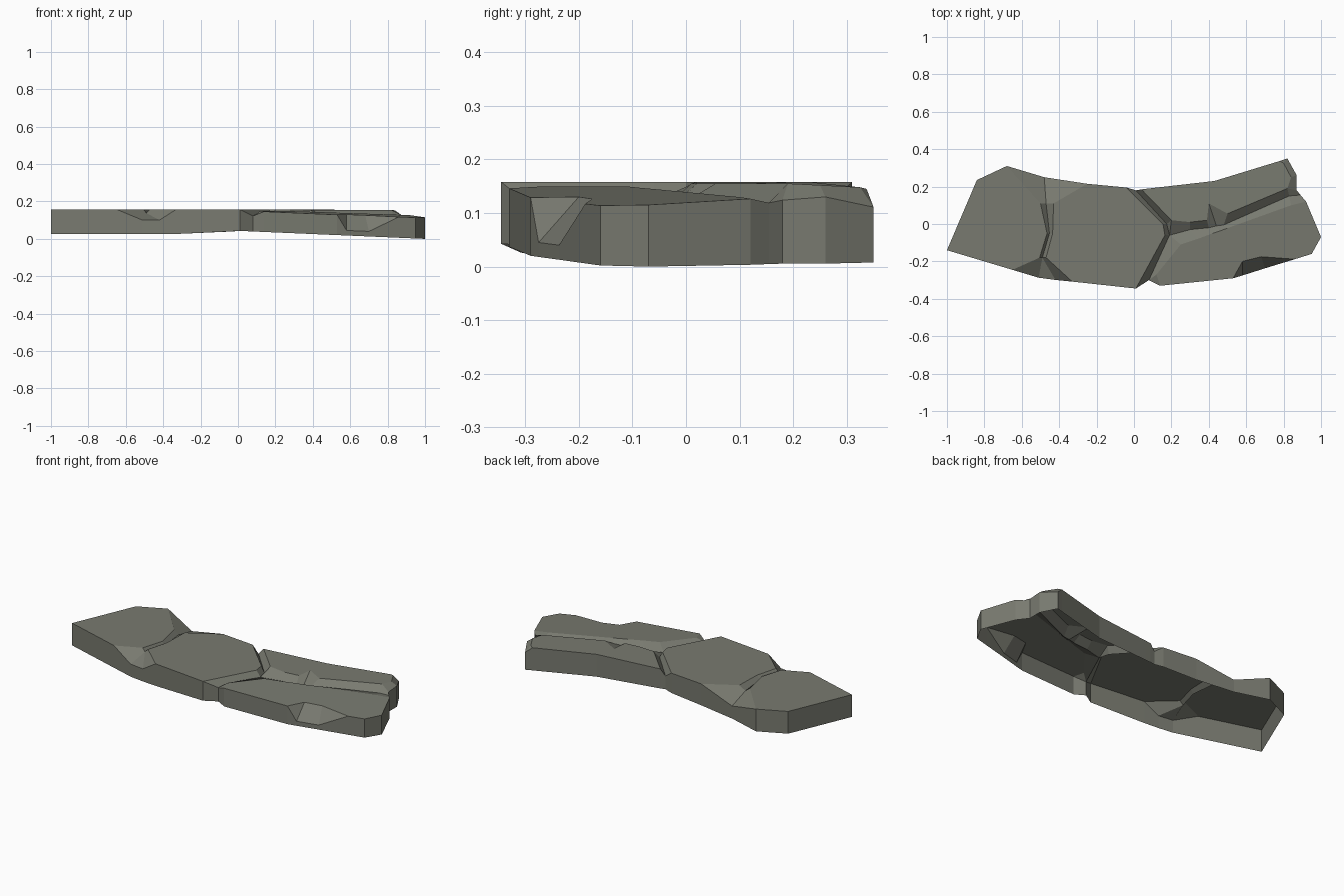
import bpy
import bmesh

if "Cube" in bpy.data.objects:
    bpy.data.objects.remove(bpy.data.objects["Cube"], do_unlink=True)

stone = bpy.data.materials.new("grey_green_stone")
stone.use_nodes = True
stone_colour = (0.19, 0.195, 0.162, 1)
stone.diffuse_color = stone_colour
stone.node_tree.nodes["Principled BSDF"].inputs["Base Color"].default_value = stone_colour
stone.node_tree.nodes["Principled BSDF"].inputs["Roughness"].default_value = 0.9


def rim(x):
    """Height of the open lower rim."""
    return 0.043 * (1 - x) if x > 0 else max(0.025, 0.041 + 0.045 * x)


def level(points, height):
    """Lift plan points to a constant height or to a sloping top."""
    return [(x, y, height(x, y) if callable(height) else height) for x, y in points]


def loft(upper, lower):
    """Faces between two paths of equal length; repeated points give triangles."""
    faces = []
    for i in range(len(upper) - 1):
        ring = [upper[i], upper[i + 1], lower[i + 1], lower[i]]
        ring = list(dict.fromkeys(ring))
        if len(ring) > 2:
            faces.append(ring)
    return faces


def build_slab(name, faces, seam):
    """Join the top faces and drop walls from all edges that are not on the seam."""
    bm = bmesh.new()
    verts = {}
    for face in faces:
        for p in face:
            if p not in verts:
                verts[p] = bm.verts.new(p)
        bm.faces.new([verts[p] for p in face])
    on_seam = {verts[p] for p in seam if p in verts}
    outer = [e for e in bm.edges if e.is_boundary
             and not all(v in on_seam for v in e.verts)]
    result = bmesh.ops.extrude_edge_only(bm, edges=outer)
    for v in result["geom"]:
        if isinstance(v, bmesh.types.BMVert):
            v.co.z = rim(v.co.x)
    bmesh.ops.recalc_face_normals(bm, faces=bm.faces)
    if sum(f.normal.z * f.calc_area() for f in bm.faces) < 0:
        bmesh.ops.reverse_faces(bm, faces=bm.faces)
    mesh = bpy.data.meshes.new(name)
    bm.to_mesh(mesh)
    bm.free()
    mesh.materials.append(stone)
    obj = bpy.data.objects.new(name, mesh)
    bpy.context.collection.objects.link(obj)


TOP = 0.158

# Floors of the two large cracks, shared by neighbouring slabs
cross_floor = level([(0.01, 0.18), (0.175, 0), (0.19, -0.06), (0.08, -0.3)], 0.122)
fork = cross_floor[2]
long_floor = [fork] + level([(0.3, -0.03), (0.4, -0.02), (0.44, -0.01),
                             (0.48, -0.005), (0.83, 0.15), (0.89, 0.155)], 0.119)
seam = cross_floor + long_floor

# Right-hand slab, with a narrow crack that widens into chips at both edges
crack_west = level([(-0.68, 0.31), (-0.5, 0.11), (-0.465, -0.05),
                    (-0.505, -0.18), (-0.65, -0.245)], TOP)
crack_east = level([(-0.25, 0.215), (-0.43, 0.11), (-0.435, -0.05),
                    (-0.47, -0.18), (-0.33, -0.308)], TOP)
crack_floor = [(-0.48, 0.25, 0.1), (-0.47, 0.11, 0.135), (-0.452, -0.05, 0.135),
               (-0.49, -0.18, 0.138), (-0.51, -0.287, 0.1)]
chip_side = (-0.42, -0.299, 0.1)
cross_edge = level([(-0.04, 0.195), (0.155, 0), (0.165, -0.06), (0.01, -0.345)], TOP)
end_top = level([(-1, -0.14), (-0.84, 0.235)], TOP) + crack_west
middle_top = crack_east[::-1] + cross_edge
build_slab("wide_slab",
           [end_top, middle_top, [crack_floor[3], crack_floor[4], chip_side]]
           + loft(crack_west, crack_floor)
           + loft(crack_east, crack_floor[:-1] + [chip_side])
           + loft(cross_edge, cross_floor), seam)

# Back slab, with a notched inner edge and a worn outer end
back_west = level([(0.04, 0.185), (0.2, 0.02)], TOP)
back_edge = [back_west[1]] + level([(0.3, 0.01), (0.39, 0.02), (0.4, 0.11),
                                    (0.5, 0.055), (0.82, 0.19)], TOP - 0.003)
worn_top = [back_edge[-1], (0.84, 0.25, 0.152), (0.8, 0.325, 0.148)]
worn_low = [(0.87, 0.18, 0.124), (0.87, 0.26, 0.13), (0.82, 0.35, 0.111)]
back_outer = level([(0.43, 0.23), (0.08, 0.19)], TOP)
tail = (0.78, 0.337, 0.145)
build_slab("back_slab",
           [back_west[:1] + back_edge + worn_top[1:] + [tail] + back_outer,
            [worn_top[2], worn_low[2], tail],
            [back_west[1], cross_floor[1], fork],
            [worn_top[0], worn_low[0], long_floor[6], long_floor[5]]]
           + loft(back_west, cross_floor[:2])
           + loft(back_edge, long_floor[:6])
           + loft(worn_top, worn_low), seam)


# Front slab, tilted down to its outer end, with a chipped front edge
def tilt(x, y):
    return 0.162 - 0.048 * x + 0.04 * (y + 0.1)


front_west = level([(0.14, -0.33), (0.12, -0.27), (0.25, -0.11)], tilt)
front_edge = [front_west[2]] + level([(0.34, -0.08), (0.42, -0.05), (0.46, -0.037),
                                      (0.5, -0.022), (0.84, 0.1), (0.92, 0.12)], tilt)
chip_top = level([(0.53, -0.29), (0.58, -0.2), (0.68, -0.175), (0.86, -0.188)], tilt)
chip_low = [chip_top[0], (0.58, -0.275, 0.045), (0.7, -0.237, 0.04), chip_top[3]]
front_end = level([(1, -0.07), (0.95, -0.16)], tilt)
build_slab("front_slab",
           [front_west[:2] + front_edge + front_end + chip_top[::-1]]
           + loft(front_west, [cross_floor[3], cross_floor[3], fork])
           + loft(front_edge, long_floor)
           + loft(chip_top, chip_low), seam)
